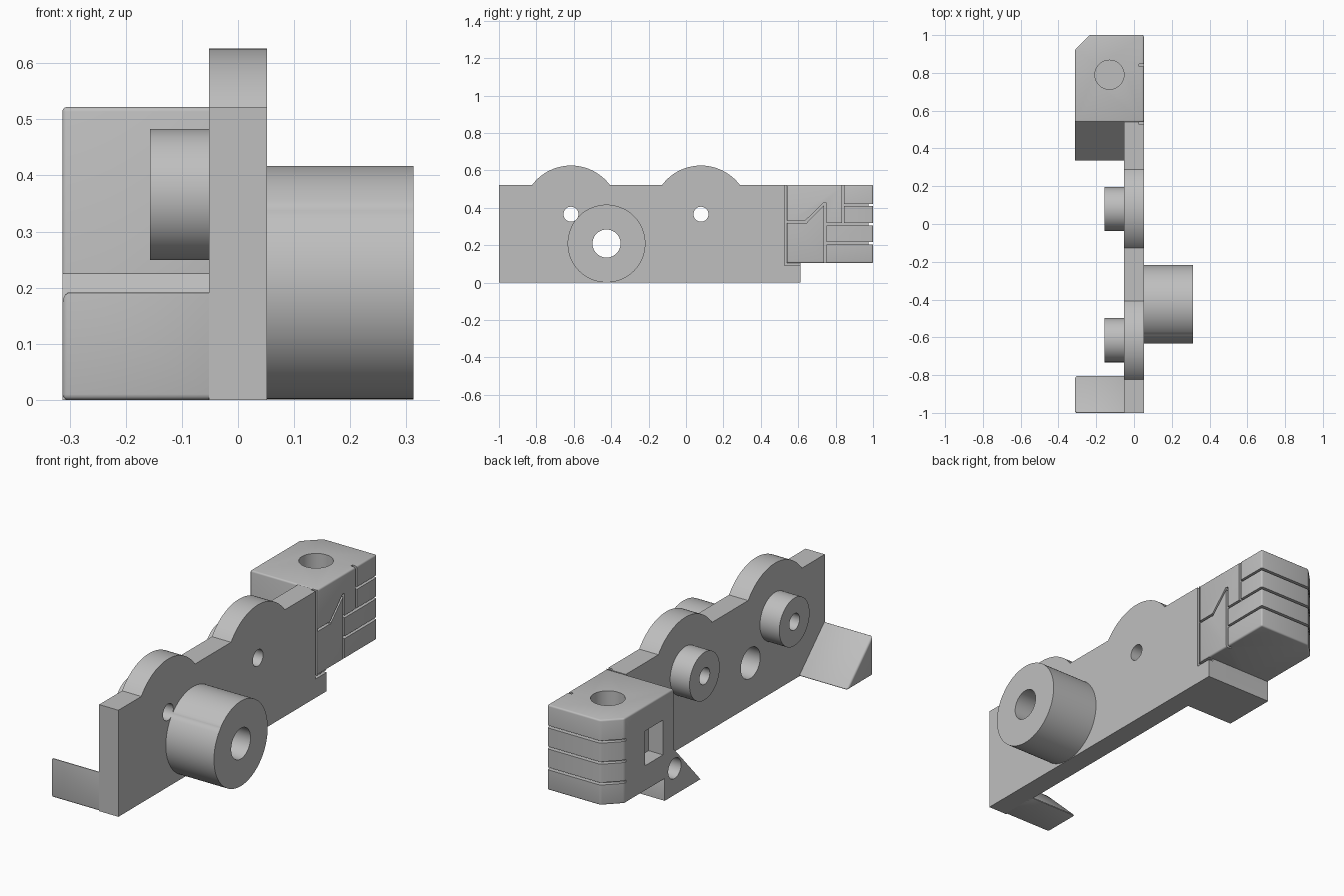
import bpy, bmesh, math
from mathutils import Vector

cube = bpy.data.objects.get("Cube")
if cube:
    bpy.data.objects.remove(cube, do_unlink=True)

grey = bpy.data.materials.new("plain grey")
grey.use_nodes = True
grey.diffuse_color = (0.52, 0.52, 0.52, 1)
grey.node_tree.nodes["Principled BSDF"].inputs["Base Color"].default_value = (0.52, 0.52, 0.52, 1)


def prism(name, points, axis, lo, hi, bevel=0):
    """Extrude a 2D outline: (y, z) along x, or (x, y) along z."""
    bm = bmesh.new()
    place = (lambda a, b, c: (c, a, b)) if axis == "x" else (lambda a, b, c: (a, b, c))
    face = bm.faces.new([bm.verts.new(place(a, b, lo)) for a, b in points])
    new = bmesh.ops.extrude_face_region(bm, geom=[face])["geom"]
    shift = Vector(place(0, 0, hi - lo))
    bmesh.ops.translate(bm, vec=shift, verts=[v for v in new if isinstance(v, bmesh.types.BMVert)])
    bmesh.ops.recalc_face_normals(bm, faces=bm.faces)
    if bevel:
        bmesh.ops.bevel(bm, geom=bm.edges[:], offset=bevel, segments=3,
                        profile=0.5, affect="EDGES", clamp_overlap=True)
    mesh = bpy.data.meshes.new(name)
    bm.to_mesh(mesh)
    bm.free()
    mesh.materials.append(grey)
    obj = bpy.data.objects.new(name, mesh)
    bpy.context.collection.objects.link(obj)
    return obj


def arc(a, b, r, start=0, end=2 * math.pi, n=64):
    full = end - start > 6
    steps = n if full else n - 1
    return [(a + r * math.cos(start + (end - start) * i / steps),
             b + r * math.sin(start + (end - start) * i / steps)) for i in range(n)]


def rect(a0, a1, b0, b1):
    return [(a0, b0), (a1, b0), (a1, b1), (a0, b1)]


def cut(objs, points, axis, lo, hi):
    """Subtract a prism from each object."""
    cutter = prism("cutter", points, axis, lo, hi)
    cutter.hide_render = True
    for obj in objs:
        mod = obj.modifiers.new("cut", "BOOLEAN")
        mod.operation, mod.solver, mod.object = "DIFFERENCE", "EXACT", cutter
        with bpy.context.temp_override(object=obj, active_object=obj):
            bpy.ops.object.modifier_apply(modifier=mod.name)
    bpy.data.objects.remove(cutter, do_unlink=True)


SIDE, OUT, TOP = 0.052, 0.313, 0.522
PIN_Z, LOBE_R = 0.366, 0.26
PINS = (-0.615, 0.08)

# Side plate with two round lobes on its top edge
rise = math.asin((TOP - PIN_Z) / LOBE_R)
outline = [(-1, 0), (0.612, 0), (0.612, 0.105), (0.54, 0.105), (0.54, TOP)]
for y in reversed(PINS):
    outline += arc(y, PIN_Z, LOBE_R, rise, math.pi - rise, 32)
outline.append((-1, TOP))
plate = prism("side_plate", outline, "x", -SIDE, SIDE)

# Large boss on one side, small bosses on the other
boss = prism("large_boss", arc(-0.425, 0.209, 0.208, n=96), "x", SIDE, OUT)
cut([plate, boss], arc(-0.425, 0.209, 0.075), "x", -1, 1)
for label, y in zip(("front", "rear"), PINS):
    pin = prism(label + "_small_boss", arc(y, PIN_Z, 0.117), "x", -0.157, -SIDE)
    cut([plate, pin, boss], arc(y, PIN_Z, 0.04, n=40), "x", -1, 1)

# Front foot and rear ramp
foot = prism("front_foot", [(-1, 0), (-0.80, 0), (-1, 0.195)], "x", -OUT, -0.035, 0.01)
ramp = prism("rear_ramp", [(0.335, 0), (0.612, 0), (0.612, 0.13), (0.56, 0.225), (0.54, 0.225)],
             "x", -OUT, -0.04)

# Rear block with a chamfered corner
block = prism("rear_block", [(-OUT, 0.54), (SIDE, 0.54), (SIDE, 1), (-0.235, 1), (-OUT, 0.922)],
              "z", 0.105, TOP, 0.008)
cut([block], arc(-0.13, 0.79, 0.077), "z", 0.27, 1)
cut([block], rect(0.625, 0.765, 0.23, 0.4), "x", -1, -0.235)
cut([block, ramp], arc(0.535, 0.13, 0.05, n=40), "x", -1, -0.2)

# Grooves wrapping around the back of the block
DEPTH, HALF = 0.025, 0.006
for z, y in ((0.415, 0.84), (0.312, 0.75), (0.21, 0.75)):
    wrap = [(SIDE - DEPTH, y), (0.2, y), (0.2, 1.2), (-0.5, 1.2), (-0.5, 0.91),
            (-0.301, 0.91), (-0.225, 1 - DEPTH), (SIDE - DEPTH, 1 - DEPTH)]
    cut([block], wrap, "z", z - HALF, z + HALF)


def groove(objs, path):
    """Cut a thin channel along a path on the outer side."""
    for start, end in zip(path, path[1:]):
        a, b = Vector(start), Vector(end)
        along = (b - a).normalized() * HALF
        across = Vector((-along.y, along.x))
        a, b = a - along, b + along
        cut(objs, [tuple(p) for p in (a - across, b - across, b + across, a + across)],
            "x", SIDE - DEPTH, 0.2)


groove([block], [(0.84, 0.6), (0.84, 0.312)])
groove([block], [(0.53, 0.325), (0.64, 0.325), (0.738, 0.422)])
groove([block], [(0.745, 0.42), (0.745, 0.05)])
groove([plate], [(0.533, 0.6), (0.533, 0.098), (0.7, 0.098)])

# Smooth the round walls, keep hard edges crisp
bpy.ops.object.select_all(action="DESELECT")
for obj in bpy.context.scene.objects:
    if obj.type == "MESH":
        obj.select_set(True)
        bpy.context.view_layer.objects.active = obj
bpy.ops.object.shade_smooth_by_angle(angle=math.radians(32))
